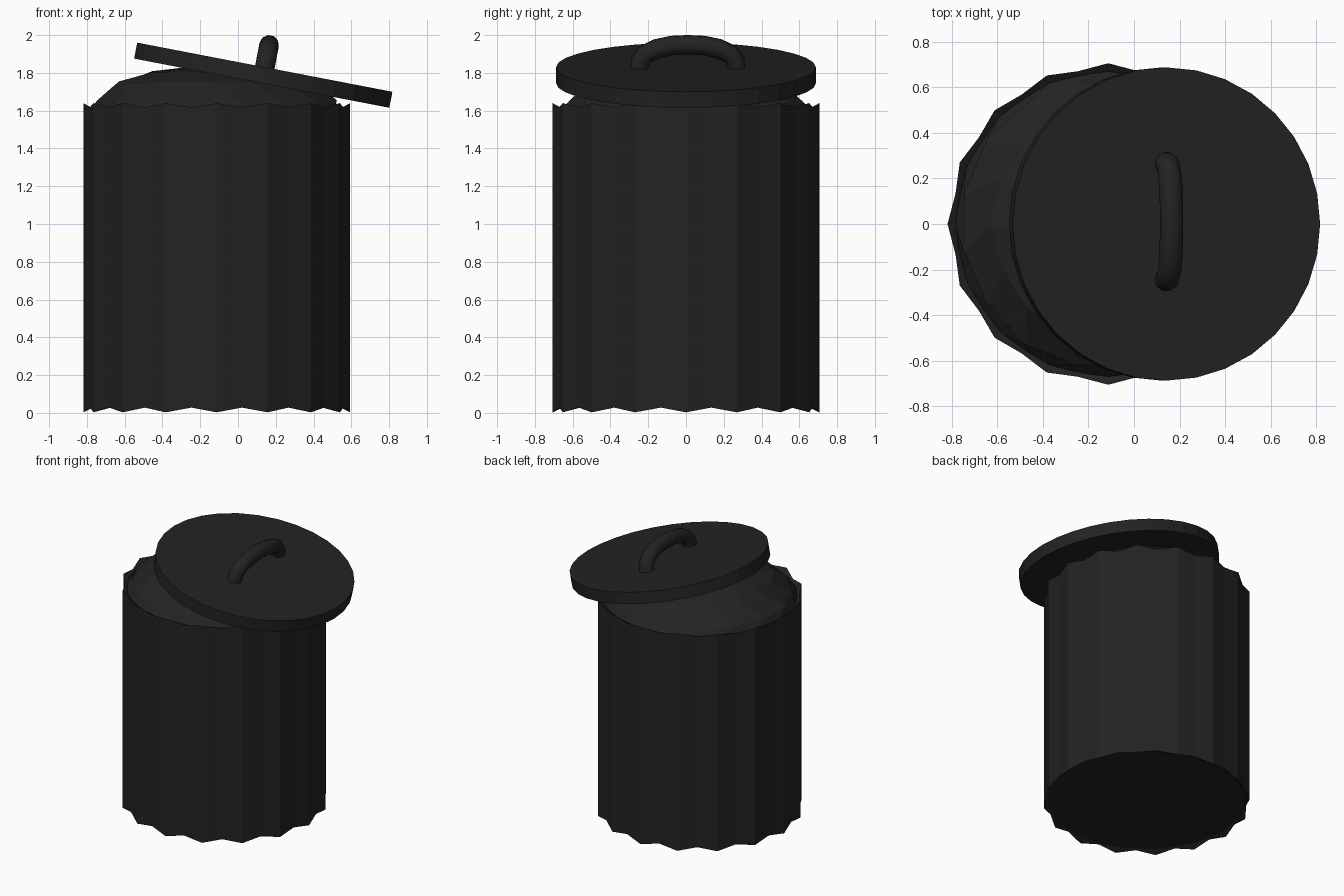
import bpy, bmesh, math, random
from mathutils import Vector, Matrix

if "Cube" in bpy.data.objects:
    bpy.data.objects.remove(bpy.data.objects["Cube"])

random.seed(4)
mat = bpy.data.materials.new("charcoal")
mat.diffuse_color = (0.0165, 0.0165, 0.0165, 1)
mat.use_nodes = True
mat.node_tree.nodes["Principled BSDF"].inputs["Base Color"].default_value = mat.diffuse_color


def finish(bm, name):
    bmesh.ops.recalc_face_normals(bm, faces=bm.faces)
    me = bpy.data.meshes.new(name)
    bm.to_mesh(me)
    bm.free()
    me.materials.append(mat)
    ob = bpy.data.objects.new(name, me)
    bpy.context.collection.objects.link(ob)
    return ob


def skin(bm, rings, closed_start=True, closed_end=True):
    vs = [[bm.verts.new(p) for p in r] for r in rings]
    n = len(vs[0])
    for a, b in zip(vs, vs[1:]):
        for i in range(n):
            j = (i + 1) % n
            bm.faces.new((a[i], a[j], b[j], b[i]))
    for ring, close in ((vs[0], closed_start), (vs[-1], closed_end)):
        if close:
            c = bm.verts.new(sum((v.co for v in ring), Vector()) / n)
            for i in range(n):
                bm.faces.new((ring[i], ring[(i + 1) % n], c))


CX = -0.113


def fluted(r_out, r_in, z_out, z_in):
    pts = []
    for i in range(32):
        a = math.pi * i / 16
        r, z = (r_in, z_in) if i % 2 else (r_out, z_out)
        pts.append((CX + r * math.cos(a), r * math.sin(a), z))
    return pts


# fluted can with scalloped top and bottom edges
bm = bmesh.new()
skin(bm, [fluted(0.67, 0.665, 0.03, 0.03),
          fluted(0.706, 0.684, 0.003, 0.028),
          fluted(0.706, 0.684, 1.64, 1.618),
          fluted(0.67, 0.665, 1.612, 1.61)], True, False)
finish(bm, "can_body")

# lumpy heap of bagged rubbish filling the top
bm = bmesh.new()
rings = []
for k, (r, z) in enumerate([(0.675, 1.60), (0.64, 1.65), (0.51, 1.75),
                            (0.34, 1.805), (0.17, 1.83)]):
    ring = []
    for i in range(16):
        a = math.pi * (i + 0.5 * (k % 2)) / 8
        j = random.uniform(-0.01, 0.01) if k > 0 else 0
        ring.append((CX + (r + j) * math.cos(a), (r + j) * math.sin(a), z + j * 0.6))
    rings.append(ring)
skin(bm, rings, False, True)
finish(bm, "rubbish_heap")

# tilted lid; local origin is the centre of its top face
tilt = Matrix.Translation((0.142, 0, 1.83)) @ Matrix.Rotation(math.radians(10.9), 4, 'Y')
bm = bmesh.new()
bmesh.ops.create_cone(bm, cap_ends=True, segments=32, radius1=0.688,
                      radius2=0.688, depth=0.086,
                      matrix=tilt @ Matrix.Translation((0, 0, -0.043)))
finish(bm, "lid")

# arched lid handle
half = [(0.255, -0.02), (0.252, 0.035), (0.225, 0.07), (0.165, 0.1), (0.085, 0.117)]
path = [(-y, z) for y, z in half] + [(0, 0.121)] + half[::-1]
rings = []
for i, (y, z) in enumerate(path):
    p, q = path[max(i - 1, 0)], path[min(i + 1, len(path) - 1)]
    t = Vector((0, q[0] - p[0], q[1] - p[1])).normalized()
    nrm = Vector((0, -t.z, t.y))
    rings.append([tilt @ (Vector((0, y + 0.01, z)) + 0.052 * (
        math.cos(a) * Vector((1, 0, 0)) + math.sin(a) * nrm))
        for a in [math.pi * k / 5 for k in range(10)]])
bm = bmesh.new()
skin(bm, rings)
handle = finish(bm, "lid_handle")
bpy.context.view_layer.objects.active = handle
handle.select_set(True)
bpy.ops.object.shade_smooth_by_angle(angle=math.radians(50))
